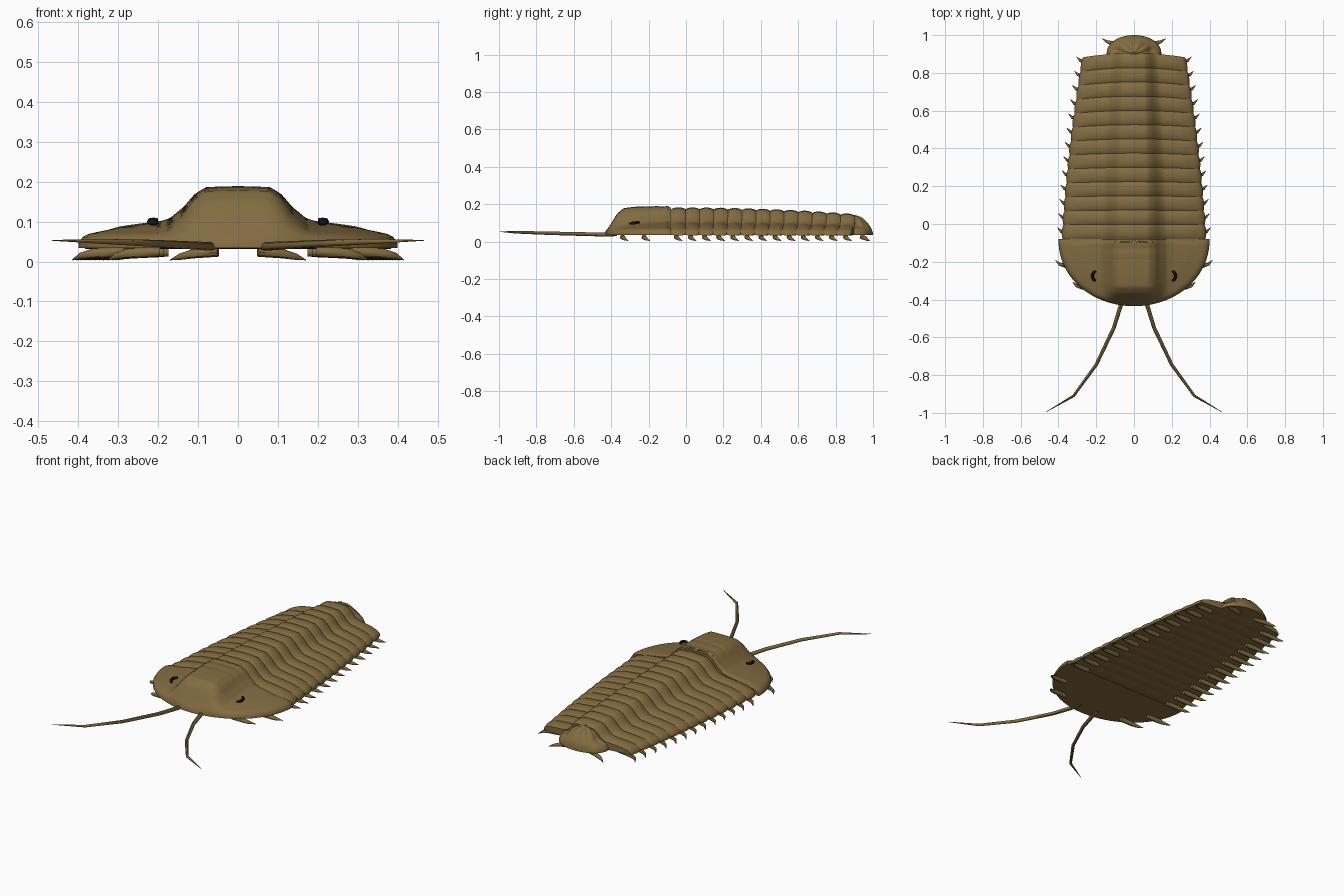
import bpy, bmesh
from math import sin, cos, pi, radians

old = bpy.data.objects.get("Cube")
if old:
    bpy.data.objects.remove(old, do_unlink=True)


def material(name, rgb):
    m = bpy.data.materials.new(name)
    m.use_nodes = True
    m.diffuse_color = (*rgb, 1)
    m.node_tree.nodes["Principled BSDF"].inputs["Base Color"].default_value = (*rgb, 1)
    return m


SHELL = material("olive brown", (0.225, 0.15, 0.052))
BLACK = material("eye black", (0.008, 0.008, 0.008))


def lerp(table, x):
    """Piecewise linear lookup in (position, value) pairs."""
    for (a, p), (b, q) in zip(table, table[1:]):
        if x <= b:
            return p + (q - p) * max(0, x - a) / (b - a)
    return table[-1][1]


def finish(obj, mat, angle=45):
    obj.data.materials.append(mat)
    bpy.ops.object.select_all(action='DESELECT')
    obj.select_set(True)
    bpy.context.view_layer.objects.active = obj
    if obj.type == 'CURVE':
        bpy.ops.object.convert(target='MESH')
    bpy.ops.object.shade_smooth_by_angle(angle=radians(angle))


def plate(name, top, bottom, nu, nv):
    """Closed plate between a top surface and a bottom height, both over (u, v) in 0..1."""
    bm = bmesh.new()
    up, down = {}, {}
    for i in range(nu + 1):
        for j in range(nv + 1):
            u, v = i / nu, j / nv
            x, y, z = top(u, v)
            up[i, j] = bm.verts.new((x, y, z))
            down[i, j] = bm.verts.new((x, y, bottom(u, v)))
    for grid in (up, down):
        for i in range(nu):
            for j in range(nv):
                bm.faces.new((grid[i, j], grid[i + 1, j], grid[i + 1, j + 1], grid[i, j + 1]))
    border = ([(i, 0) for i in range(nu)] + [(nu, j) for j in range(nv)]
              + [(i, nv) for i in range(nu, 0, -1)] + [(0, j) for j in range(nv, 0, -1)])
    for a, b in zip(border, border[1:] + border[:1]):
        bm.faces.new((up[a], up[b], down[b], down[a]))
    bmesh.ops.remove_doubles(bm, verts=bm.verts, dist=0.0003)
    bmesh.ops.recalc_face_normals(bm, faces=bm.faces)
    mesh = bpy.data.meshes.new(name)
    bm.to_mesh(mesh)
    bm.free()
    obj = bpy.data.objects.new(name, mesh)
    bpy.context.collection.objects.link(obj)
    finish(obj, SHELL)


def tube(name, points, radii, mat):
    """Tapered round tube through the points."""
    curve = bpy.data.curves.new(name, 'CURVE')
    curve.dimensions = '3D'
    curve.bevel_depth = 1
    curve.bevel_resolution = 2
    curve.use_fill_caps = True
    spline = curve.splines.new('POLY')
    spline.points.add(len(points) - 1)
    for p, co, r in zip(spline.points, points, radii):
        p.co = (*co, 1)
        p.radius = r
    obj = bpy.data.objects.new(name, curve)
    bpy.context.collection.objects.link(obj)
    finish(obj, mat)


# Head shield: half ellipse with a raised central lobe
HEAD_Y = -0.08
CHEEK = [(0, 0.115), (0.42, 0.104), (0.75, 0.085), (0.94, 0.069), (0.98, 0.06), (1, 0.045)]
LOBE_X = [(0, 1), (0.08, 0.97), (0.11, 0.74), (0.135, 0.38), (0.17, 0.06), (0.2, 0)]
LOBE_Y = [(0, 0), (0.02, 0.18), (0.055, 0.65), (0.09, 0.9), (0.15, 0.97), (0.22, 1)]


def head_top(u, v):
    a = pi * u
    x, y = 0.4 * v * cos(a), HEAD_Y - 0.355 * v * sin(a) ** 0.95
    z = lerp(CHEEK, v)
    lift = lerp(LOBE_X, abs(x)) * lerp(LOBE_Y, y + 0.422)
    groove = 0.003 * sum(max(0, 1 - abs(y - g) / 0.02) for g in (-0.13, -0.19))
    z += (0.189 - z - groove) * lift
    if y > -0.095:
        z -= 0.006
    return x, y, z


plate("head_shield", head_top, lambda u, v: 0.034, 72, 40)

# Thorax: overlapping ribs that narrow and sink toward the tail
SEGMENTS = 13
PITCH = 0.98 / SEGMENTS
RIB = [(0, 0.172), (0.2, 0.168), (0.28, 0.148), (0.36, 0.115), (0.44, 0.094),
       (0.52, 0.09), (0.78, 0.079), (0.92, 0.066), (0.98, 0.056), (1, 0.044)]


def half_width(t):
    return 0.385 - 0.06 * t - 0.05 * t * t


def rib(index):
    def top(u, v):
        s = 2 * u - 1
        t = (index + v) / SEGMENTS
        arch = sin(pi * v) ** 0.7
        x = s * half_width(t) * (0.98 + 0.02 * arch)
        y = HEAD_Y + (index + v * 1.06) * PITCH - 0.022 * t * s * s
        z = 0.04 + (lerp(RIB, abs(s)) - 0.04) * (1 - 0.27 * t ** 2.2)
        return x, y, z + 0.011 * arch * (1 - s ** 6)

    def bottom(u, v):
        return 0.036 - 0.004 * sin(pi * v)

    plate(f"thorax_segment_{index + 1}", top, bottom, 60, 8)


for k in range(SEGMENTS):
    rib(k)

# Tail shield: small half ellipse with a hump and faint radial ribs
TAIL = [(0, 0.1), (0.5, 0.092), (0.85, 0.072), (0.96, 0.06), (1, 0.044)]


def tail_top(u, v):
    a = pi * u
    x, y = 0.145 * v * cos(a), 0.895 + 0.105 * v * sin(a) ** 0.85
    z = lerp(TAIL, v) + 0.003 * v * (1 - v) * 4 * cos(10 * a)
    hump = max(0, 1 - (x / 0.085) ** 2) * max(0, 1 - ((y - 0.895) / 0.1) ** 2)
    return x, y, z + 0.042 * hump ** 0.8


plate("tail_shield", tail_top, lambda u, v: 0.034, 60, 16)

# Paired limbs, eyes and feelers
leg_spots = [(0.325, -0.315), (0.415, -0.2)]
leg_spots += [(half_width((k + 0.5) / SEGMENTS) + 0.023, HEAD_Y + (k + 0.7) * PITCH)
              for k in range(SEGMENTS)]

for side, s in (("left", 1), ("right", -1)):
    for n, (x, y) in enumerate(leg_spots):
        path = [(x - 0.13, y - 0.025), (x - 0.11, y - 0.025), (x - 0.05, y - 0.02),
                (x - 0.02, y - 0.012), (x, y + 0.008)]
        heights = (0.024, 0.024, 0.02, 0.014, 0.004)
        tube(f"{side}_leg_{n + 1}", [(s * px, py, z) for (px, py), z in zip(path, heights)],
             (0.011, 0.013, 0.012, 0.008, 0.001), SHELL)

    tube(f"{side}_tail_spine",
         [(s * 0.05, 0.94, 0.024), (s * 0.11, 0.955, 0.02), (s * 0.145, 0.966, 0.012),
          (s * 0.17, 0.982, 0.004)], (0.012, 0.012, 0.008, 0.001), SHELL)

    tube(f"{side}_feeler",
         [(s * 0.06, -0.37, 0.04), (s * 0.07, -0.43, 0.038), (s * 0.107, -0.55, 0.04),
          (s * 0.2, -0.745, 0.045), (s * 0.32, -0.91, 0.05), (s * 0.465, -0.995, 0.053)],
         (0.011, 0.011, 0.01, 0.009, 0.007, 0.001), SHELL)

    arc = [radians(-75 + 25 * i) for i in range(7)]
    tube(f"{side}_eye",
         [(s * (0.196 + 0.024 * cos(a)), -0.275 + 0.027 * sin(a), 0.1 + 0.004 * sin(a))
          for a in arc], (0.005, 0.007, 0.008, 0.008, 0.008, 0.007, 0.005), BLACK)
